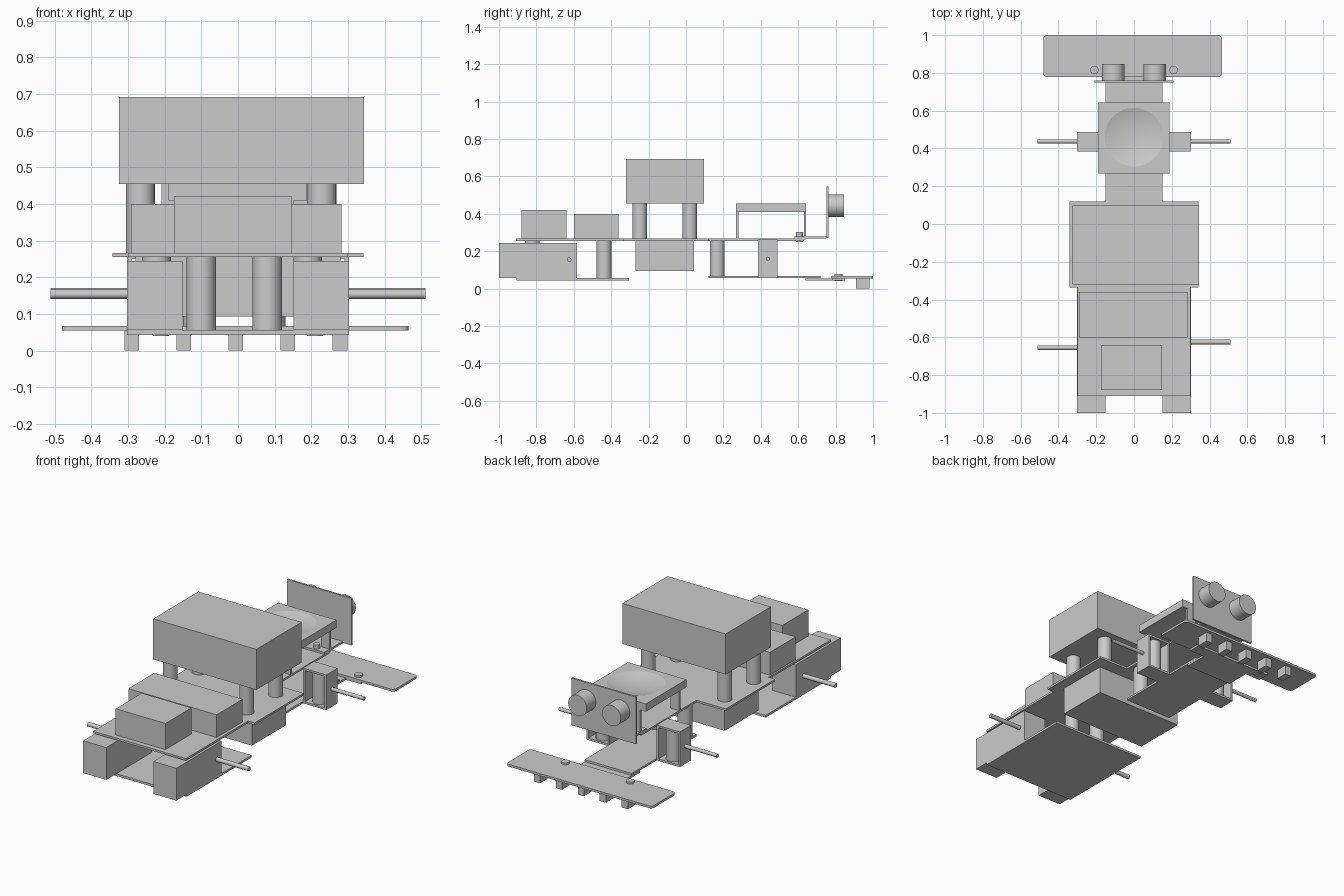
import bpy, bmesh, math

if "Cube" in bpy.data.objects:
    bpy.data.objects.remove(bpy.data.objects["Cube"])


def box(name, x0, x1, y0, y1, z0, z1):
    bpy.ops.mesh.primitive_cube_add(size=1, location=((x0 + x1) / 2, (y0 + y1) / 2, (z0 + z1) / 2))
    o = bpy.context.object
    o.name = name
    o.scale = (x1 - x0, y1 - y0, z1 - z0)
    bpy.ops.object.transform_apply(location=False, rotation=False, scale=True)
    return o


def cyl(name, loc, r, length, axis='z', verts=32):
    rot = {'x': (0, math.pi / 2, 0), 'y': (math.pi / 2, 0, 0), 'z': (0, 0, 0)}[axis]
    bpy.ops.mesh.primitive_cylinder_add(vertices=verts, radius=r, depth=length, location=loc, rotation=rot)
    o = bpy.context.object
    o.name = name
    bpy.ops.object.shade_smooth_by_angle(angle=math.radians(30))
    return o


def post(name, x, y, z0, z1, r=0.039):
    return cyl(name, (x, y, (z0 + z1) / 2), r, z1 - z0)


def plate(name, pts, z0, z1):
    """Extrude an outline in xy from z0 to z1."""
    bm = bmesh.new()
    f = bm.faces.new([bm.verts.new((x, y, z0)) for x, y in pts])
    r = bmesh.ops.extrude_face_region(bm, geom=[f])
    for g in r['geom']:
        if isinstance(g, bmesh.types.BMVert):
            g.co.z = z1
    bmesh.ops.recalc_face_normals(bm, faces=bm.faces)
    me = bpy.data.meshes.new(name)
    bm.to_mesh(me)
    bm.free()
    o = bpy.data.objects.new(name, me)
    bpy.context.collection.objects.link(o)
    return o


def mirrored(half):
    return half + [(-x, y) for x, y in reversed(half)]


# Upper and lower chassis plates
plate("upper_chassis", mirrored([(0.30, -0.91), (0.30, -0.335), (0.342, -0.335), (0.342, 0.12),
                                 (0.152, 0.12), (0.152, 0.63)]), 0.255, 0.267)
box("front_lower_plate", -0.302, 0.302, -0.907, -0.305, 0.043, 0.056)
box("rear_lower_plate", -0.152, 0.152, 0.12, 0.72, 0.056, 0.068)

# Battery pack on four posts
box("battery_pack", -0.325, 0.343, -0.32, 0.097, 0.455, 0.692)
for x in (-0.266, 0.229):
    for y in (-0.247, 0.021):
        post("battery_post", x, y, 0.267, 0.455)

# Electronics boxes above and below the upper plate
box("front_module", -0.175, 0.147, -0.88, -0.64, 0.267, 0.42)
box("controller_module", -0.29, 0.282, -0.60, -0.36, 0.267, 0.40)
box("under_module", -0.28, 0.28, -0.27, 0.042, 0.093, 0.255)

# Front motors, spacers and axles
for s, ay, sx in ((-1, -0.655, -0.222), (1, -0.625, 0.19)):
    x0, x1 = sorted((s * 0.152, s * 0.302))
    box("front_motor", x0, x1, -1.0, -0.583, 0.056, 0.245)
    post("motor_spacer", sx, -0.822, 0.245, 0.255)
    cyl("front_axle", (s * 0.405, ay, 0.154), 0.0125, 0.212, 'x', 24)

# Posts between the plates
for x, y, z0 in ((-0.10, -0.438, 0.056), (0.08, -0.438, 0.056), (-0.11, 0.167, 0.068), (0.09, 0.167, 0.068)):
    post("chassis_post", x, y, z0, 0.255, 0.04)

# Rear wheel frames: open rectangular tubes with a bearing cylinder and axle
for s in (-1, 1):
    for a, b, z0, z1, n in ((0.152, 0.302, 0.056, 0.068, "frame_bottom"), (0.152, 0.302, 0.25, 0.262, "frame_top"),
                            (0.152, 0.164, 0.068, 0.25, "frame_inner"), (0.29, 0.302, 0.068, 0.25, "frame_outer")):
        x0, x1 = sorted((s * a, s * b))
        box("rear_" + n, x0, x1, 0.385, 0.488, z0, z1)
    post("rear_frame_cylinder", s * 0.227, 0.437, 0.068, 0.25, 0.042)
    cyl("rear_axle", (s * 0.405, 0.437, 0.16), 0.0105, 0.212, 'x', 24)

# Raised platform with a shallow dish, on thin legs
top = box("dish_platform", -0.19, 0.188, 0.268, 0.642, 0.41, 0.455)
R, d = 0.155, 0.022
sr = (R * R + d * d) / (2 * d)
bpy.ops.mesh.primitive_uv_sphere_add(segments=64, ring_count=240, radius=sr, location=(0, 0.46, 0.455 - d + sr))
cut = bpy.context.object
cut.name = "dish_cutter"
bpy.ops.object.shade_smooth()
cut.hide_render = True
m = top.modifiers.new("dish", 'BOOLEAN')
m.operation = 'DIFFERENCE'
m.object = cut
bpy.context.view_layer.objects.active = top
bpy.ops.object.modifier_apply(modifier="dish")
bpy.data.objects.remove(cut)
for y in (0.268, 0.63):
    for s in (-1, 1):
        x0, x1 = sorted((s * 0.095, s * 0.152))
        box("platform_leg", x0, x1, y, y + 0.012, 0.262, 0.41)

# Distance sensor on an angled bracket
box("sensor_bracket", -0.152, 0.152, 0.58, 0.752, 0.267, 0.279)
box("sensor_board", -0.208, 0.208, 0.75, 0.761, 0.27, 0.545)
for s in (-1, 1):
    cyl("sensor_eye", (s * 0.11, 0.803, 0.443), 0.06, 0.086, 'y', 48)
    post("bracket_bolt", s * 0.085, 0.607, 0.25, 0.302, 0.018)

# Rear line sensor bar with rounded corners, carrier and bolts
pts = []
for cx, cy, a0 in ((0.445, 0.98, 0), (-0.46, 0.98, 90), (-0.46, 0.797, 180), (0.445, 0.797, 270)):
    for k in range(7):
        a = math.radians(a0 + 15 * k)
        pts.append((cx + 0.02 * math.cos(a), cy + 0.02 * math.sin(a)))
plate("line_sensor_bar", pts, 0.055, 0.068)
plate("bar_carrier", mirrored([(0.152, 0.64), (0.152, 0.78), (0.25, 0.78), (0.25, 0.85)]), 0.043, 0.055)
for s in (-1, 1):
    post("bar_bolt", s * 0.21, 0.815, 0.04, 0.079, 0.022)
for i in range(5):
    x = -0.29 + 0.142 * i
    box("line_sensor", x - 0.02, x + 0.02, 0.91, 0.98, 0.0, 0.055)
